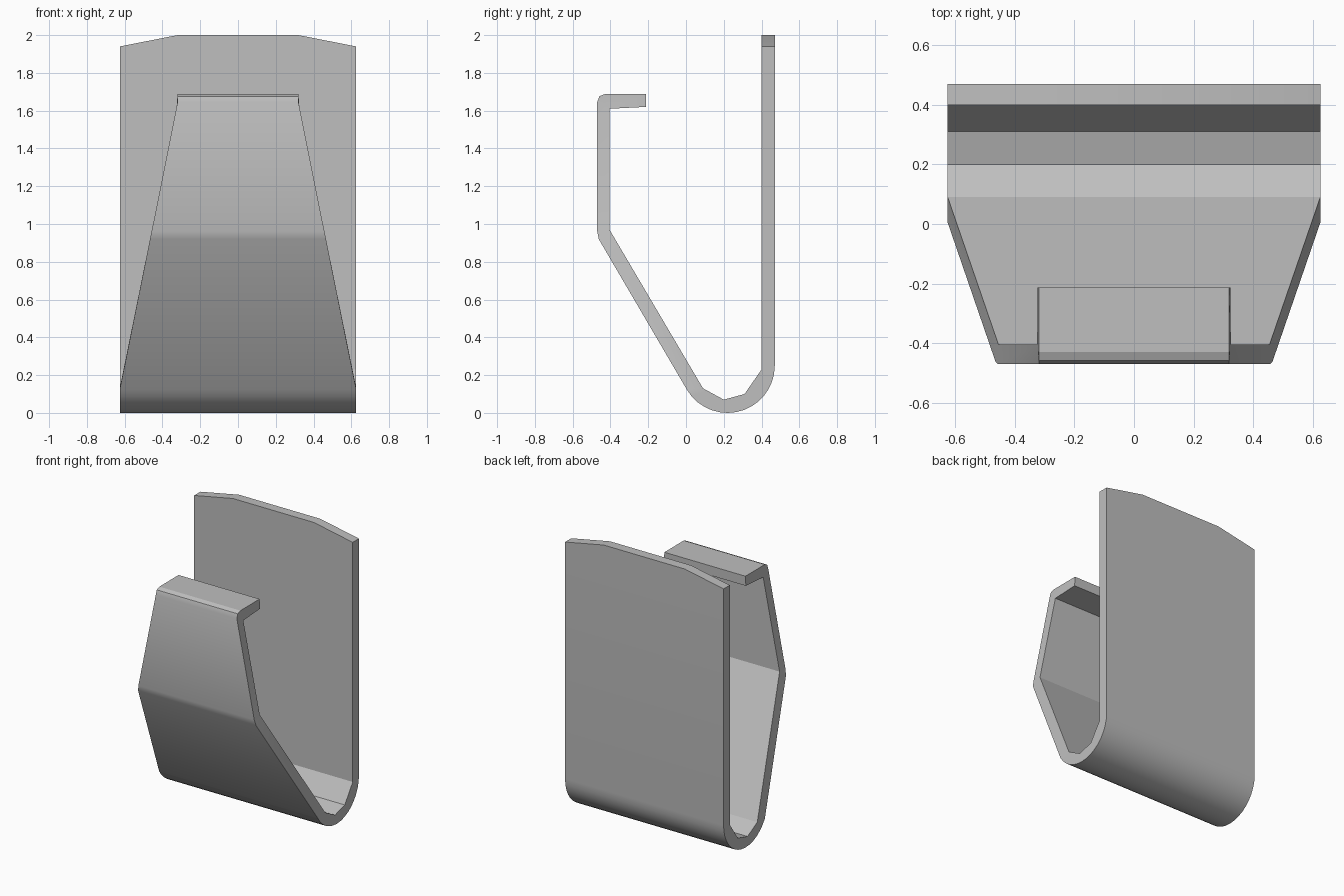
import bpy, bmesh, math
from mathutils import Vector

cube = bpy.data.objects.get("Cube")
if cube:
    bpy.data.objects.remove(cube, do_unlink=True)

# One flat colour
grey = bpy.data.materials.new("light grey")
grey.use_nodes = True
colour = (0.52, 0.52, 0.52, 1)
grey.diffuse_color = colour
grey.node_tree.nodes["Principled BSDF"].inputs["Base Color"].default_value = colour

HALF, LIP = 0.626, 0.32


def front_width(z):
    """Half width of the front arm, narrowing with height down to the lip."""
    return max(LIP, min(HALF, HALF - 0.203 * (z - 0.13)))


# Side profile as (outer, inner) pairs, from the back plate's top to the lip
pairs = [((0.47, 2.0), (0.4, 2.0)), ((0.47, 1.94), (0.4, 1.94))]

# Round outside of the bottom bend against a faceted inside
inside = [Vector(p) for p in ((0.4, 0.23), (0.31, 0.1), (0.2, 0.07), (0.09, 0.13))]
STEPS = 5
total = STEPS * (len(inside) - 1)
for i in range(total + 1):
    a = -math.radians(149.6) * i / total
    outer = (0.22 + 0.25 * math.cos(a), 0.25 + 0.25 * math.sin(a))
    k = min(i // STEPS, len(inside) - 2)
    pairs.append((outer, inside[k].lerp(inside[k + 1], i / STEPS - k)))

# Sloped arm, knee, upright arm, rounded top corner and lip
knee, corner = (-0.405, 0.97), (-0.405, 1.61)
pairs += [((-0.462, 0.92), knee), ((-0.47, 0.96), knee),
          ((-0.47, 1.645), corner), ((-0.459, 1.676), corner),
          ((-0.43, 1.688), corner), ((-0.213, 1.688), (-0.213, 1.62))]

bm = bmesh.new()
rings = []
for n, (outer, inner) in enumerate(pairs):
    ring = []
    for (y, z), side in ((outer, 1), (outer, -1), (inner, -1), (inner, 1)):
        if n == 0:
            w = LIP
        elif n < 3 + total // 2:
            w = HALF
        else:
            w = front_width(z)
        ring.append(bm.verts.new((side * w, y, z)))
    rings.append(ring)

# Skin the sections and close both ends
for a, b in zip(rings, rings[1:]):
    for i in range(4):
        j = (i + 1) % 4
        bm.faces.new((a[i], a[j], b[j], b[i]))
bm.faces.new(rings[0])
bm.faces.new(rings[-1])
bmesh.ops.remove_doubles(bm, verts=bm.verts, dist=0.0005)
bmesh.ops.recalc_face_normals(bm, faces=bm.faces)

mesh = bpy.data.meshes.new("hook_clip")
bm.to_mesh(mesh)
bm.free()
mesh.materials.append(grey)
clip = bpy.data.objects.new("hook_clip", mesh)
bpy.context.collection.objects.link(clip)

# Smooth the round bend, keep the folds sharp
bpy.ops.object.select_all(action='DESELECT')
clip.select_set(True)
bpy.context.view_layer.objects.active = clip
bpy.ops.object.shade_smooth_by_angle(angle=math.radians(20))
